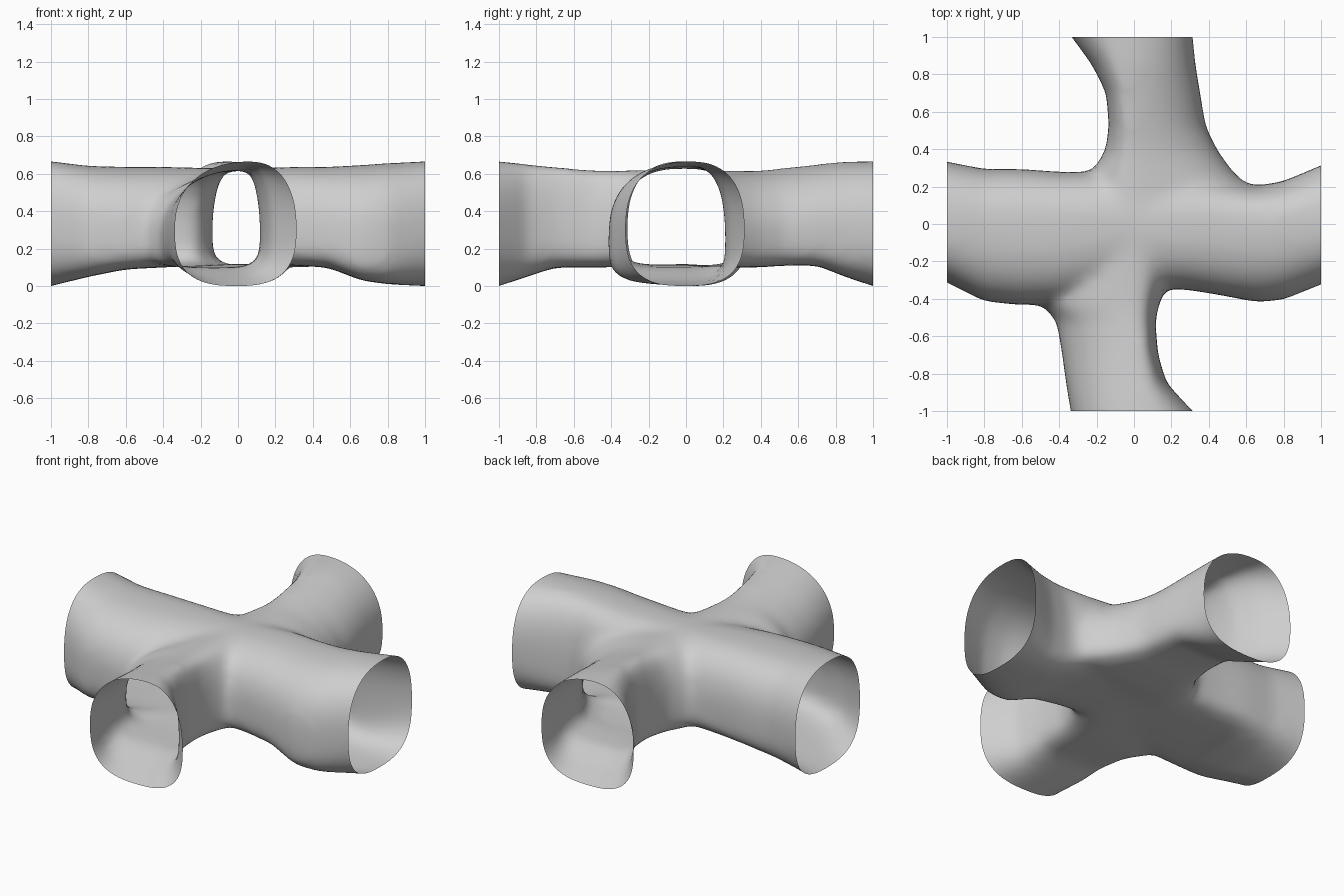
import bpy, bmesh
from math import cos, sin, pi, copysign
from mathutils import Vector

if "Cube" in bpy.data.objects:
    bpy.data.objects.remove(bpy.data.objects["Cube"])

# Matte grey clay
grey = bpy.data.materials.new("light grey")
grey.use_nodes = True
colour = (0.62, 0.62, 0.62, 1)
grey.diffuse_color = colour
grey.node_tree.nodes["Principled BSDF"].inputs["Base Color"].default_value = colour


def power(v, exponent):
    return copysign(abs(v) ** exponent, v)


def extend(stations, amount):
    """Carry the flare of both ends on past the cut planes."""
    def beyond(end, inner):
        k = amount / abs(end[0] - inner[0])
        return tuple(e + (e - i) * k for e, i in zip(end, inner))
    return ([beyond(stations[0], stations[1])] + stations
            + [beyond(stations[-1], stations[-2])])


def arch(station, top_round, end_round, slant, sides):
    """Arched section: squarer and wider low down, with a straight ridge on top."""
    pos, s0, s1, z0, z1 = station
    inner = min(1, max(0, (1 - abs(pos)) / 0.35))
    waist = z0 + (z1 - z0) * (0.46 - 0.12 * inner)
    s0, s1, z0, z1 = s0 - 0.004, s1 + 0.004, z0 - 0.004, z1 + 0.004
    for i in range(sides):
        a = 2 * pi * i / sides
        if sin(a) > 0:
            n = end_round + (top_round - end_round) * inner
            middle, height = slant * pos, z1 - waist
        else:
            n = 2.8 + 1.8 * inner
            middle, height = (s0 + s1) / 2, waist - z0
        reach = s1 - middle if cos(a) > 0 else middle - s0
        yield middle + reach * power(cos(a), 2 / n), waist + height * power(sin(a), 2 / n)


def tube(name, stations, along_x, top_round, end_round, slant, sides=56):
    """Closed loft of arches: (position, side min, side max, z min, z max)."""
    bm = bmesh.new()
    rings = [[bm.verts.new((st[0], s, z) if along_x else (s, st[0], z))
              for s, z in arch(st, top_round, end_round, slant, sides)]
             for st in extend(stations, 0.25)]
    for a, b in zip(rings, rings[1:]):
        for i in range(sides):
            j = (i + 1) % sides
            bm.faces.new((a[i], a[j], b[j], b[i]))
    bm.faces.new(rings[0])
    bm.faces.new(rings[-1])
    bmesh.ops.recalc_face_normals(bm, faces=bm.faces)
    mesh = bpy.data.meshes.new(name)
    bm.to_mesh(mesh)
    bm.free()
    obj = bpy.data.objects.new(name, mesh)
    bpy.context.collection.objects.link(obj)
    return obj


# Side-to-side tube
cross_tube = tube("cross_tube", [
    (-1, -.31, .33, 0, .66), (-.8, -.41, .29, .05, .635), (-.6, -.43, .29, .09, .63),
    (-.4, -.42, .275, .1, .63), (0, -.33, .27, .12, .62), (.3, -.35, .26, .11, .63),
    (.48, -.38, .23, .1, .63), (.66, -.415, .2, .03, .64), (.8, -.40, .225, .01, .65),
    (1, -.32, .31, 0, .66)], True, 2.6, 2.5, 0.02)

# Front-to-back tube, webbed into the two wide corners
long_tube = tube("long_tube", [
    (-1, -.335, .31, 0, .66), (-.85, -.36, .17, .05, .645), (-.7, -.38, .125, .1, .63),
    (-.52, -.41, .11, .1, .615), (-.43, -.49, .13, .1, .61), (0, -.3, .3, .12, .62),
    (.22, -.24, .59, .1, .61), (.28, -.22, .525, .1, .61), (.39, -.15, .445, .1, .61),
    (.52, -.13, .38, .11, .625), (.7, -.145, .35, .11, .645), (.85, -.22, .325, .05, .66),
    (1, -.33, .31, 0, .66)], False, 2.0, 2.3, -0.07)

# Merge and soften the crossing
union = cross_tube.modifiers.new("join", 'BOOLEAN')
union.operation = 'UNION'
union.solver = 'EXACT'
union.object = long_tube
remesh = cross_tube.modifiers.new("remesh", 'REMESH')
remesh.mode = 'VOXEL'
remesh.voxel_size = 0.025
soften = cross_tube.modifiers.new("soften", 'SMOOTH')
soften.factor = 0.5
soften.iterations = 20

bpy.context.view_layer.update()
graph = bpy.context.evaluated_depsgraph_get()
mesh = bpy.data.meshes.new_from_object(cross_tube.evaluated_get(graph))
for helper in (cross_tube, long_tube):
    bpy.data.objects.remove(helper)

# Cut the four arms open and set the shell on the floor
bm = bmesh.new()
bm.from_mesh(mesh)
for direction in ((1, 0, 0), (-1, 0, 0), (0, 1, 0), (0, -1, 0)):
    bmesh.ops.bisect_plane(bm, geom=bm.verts[:] + bm.edges[:] + bm.faces[:],
                           plane_co=Vector(direction), plane_no=Vector(direction),
                           clear_outer=True)
low = min(v.co.z for v in bm.verts)
bmesh.ops.translate(bm, verts=bm.verts, vec=(0, 0, -low))
for f in bm.faces:
    f.smooth = True
    f.material_index = 0
bm.to_mesh(mesh)
bm.free()

mesh.materials.clear()
mesh.materials.append(grey)
mesh.name = "tube_junction"
junction = bpy.data.objects.new("tube_junction", mesh)
bpy.context.collection.objects.link(junction)
